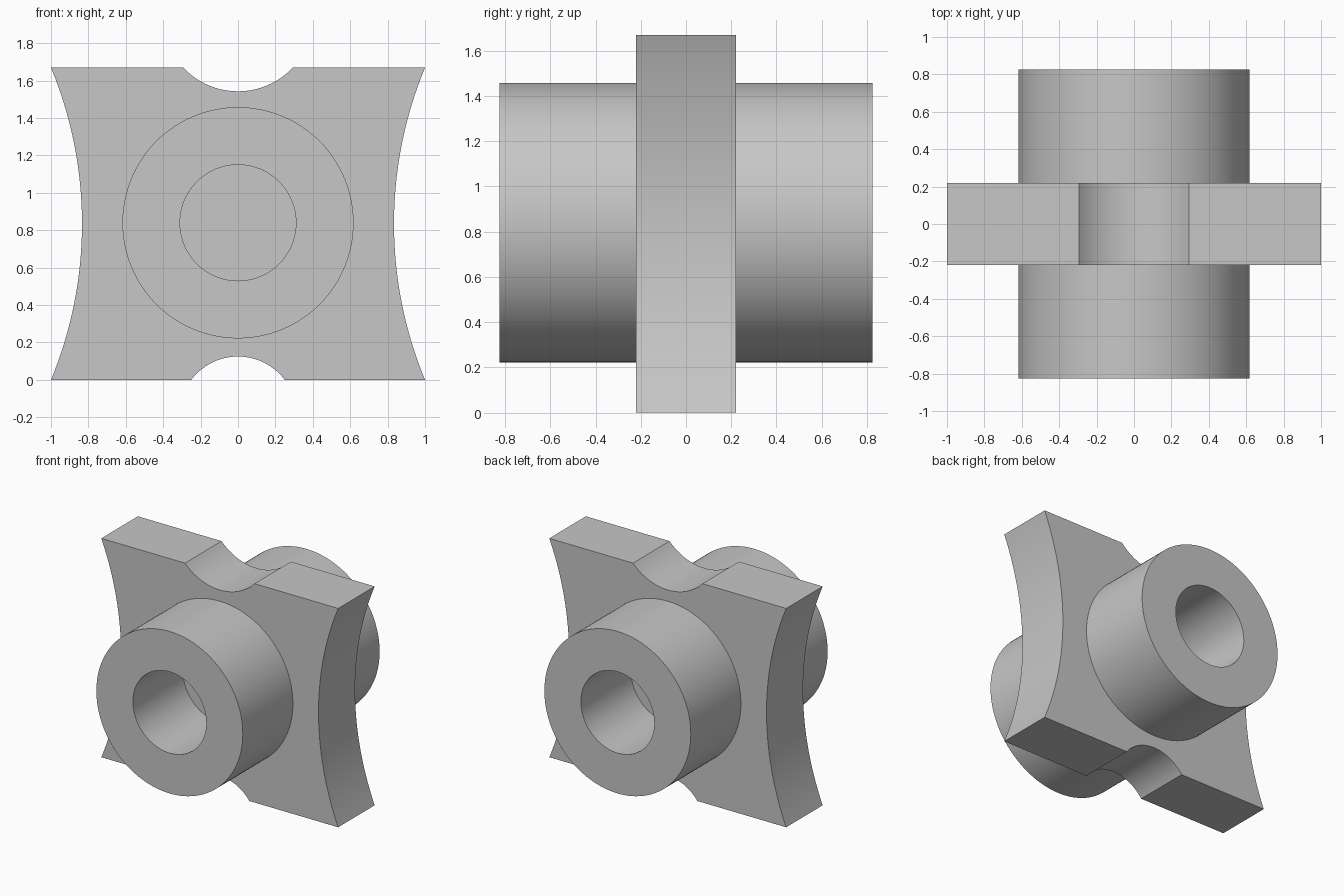
import bpy, bmesh, math
from mathutils import Vector

cube = bpy.data.objects.get("Cube")
if cube:
    bpy.data.objects.remove(cube, do_unlink=True)

HEIGHT = 1.67        # plate height
PLATE_Y = 0.22       # half thickness of the plate
HUB_Y = 0.825        # half length across both hubs
HUB_Z = 0.84         # height of the hub axis
HUB_R, BORE_R = 0.618, 0.31
SEGMENTS = 128

grey = bpy.data.materials.new("plain grey")
grey.use_nodes = True
colour = (0.57, 0.57, 0.57, 1)
grey.diffuse_color = colour
grey.node_tree.nodes["Principled BSDF"].inputs["Base Color"].default_value = colour


def finish(bm, name):
    """Turn a bmesh into a named object with smooth curves and sharp edges."""
    bmesh.ops.recalc_face_normals(bm, faces=bm.faces)
    mesh = bpy.data.meshes.new(name)
    bm.to_mesh(mesh)
    bm.free()
    mesh.materials.append(grey)
    obj = bpy.data.objects.new(name, mesh)
    bpy.context.collection.objects.link(obj)
    bpy.ops.object.select_all(action="DESELECT")
    obj.select_set(True)
    bpy.context.view_layer.objects.active = obj
    bpy.ops.object.shade_smooth_by_angle(angle=math.radians(30))
    return obj


def arc(start, end, sagitta, steps=32):
    """Points of a circular arc bulging to the left of the start-end chord."""
    a, b = Vector(start), Vector(end)
    half = (b - a).length / 2
    along = (b - a).normalized()
    left = Vector((-along.y, along.x))
    radius = (half ** 2 + sagitta ** 2) / (2 * sagitta)
    centre = (a + b) / 2 + left * (sagitta - radius)
    sweep = math.asin(half / radius)
    angles = [sweep * (2 * i / steps - 1) for i in range(steps + 1)]
    return [centre + radius * (along * math.sin(t) + left * math.cos(t)) for t in angles]


# Plate: counter-clockwise outline with a concave arc on every side
outline = (arc((-0.25, 0), (0.25, 0), 0.125)
           + arc((1, 0), (1, HEIGHT), 0.166)
           + arc((0.293, HEIGHT), (-0.293, HEIGHT), 0.127)
           + arc((-1, HEIGHT), (-1, 0), 0.166))
bm = bmesh.new()
face = bm.faces.new([bm.verts.new((p.x, -PLATE_Y, p.y)) for p in outline])
extruded = bmesh.ops.extrude_face_region(bm, geom=[face], use_keep_orig=True)
moved = [v for v in extruded["geom"] if isinstance(v, bmesh.types.BMVert)]
bmesh.ops.translate(bm, verts=moved, vec=(0, 2 * PLATE_Y, 0))
finish(bm, "plate")


# Hubs: turned sleeves whose blind bores end on the plate faces
def hub(name, side):
    bm = bmesh.new()
    profile = [(HUB_R, PLATE_Y), (HUB_R, HUB_Y), (BORE_R, HUB_Y), (BORE_R, PLATE_Y)]
    verts = [bm.verts.new((r, side * y, HUB_Z)) for r, y in profile]
    edges = [bm.edges.new(pair) for pair in zip(verts, verts[1:])]
    bmesh.ops.spin(bm, geom=verts + edges, cent=(0, 0, HUB_Z), axis=(0, 1, 0),
                   angle=math.tau, steps=SEGMENTS, use_merge=True)
    bmesh.ops.remove_doubles(bm, verts=bm.verts, dist=0.0001)
    finish(bm, name)


hub("front_hub", -1)
hub("back_hub", 1)
